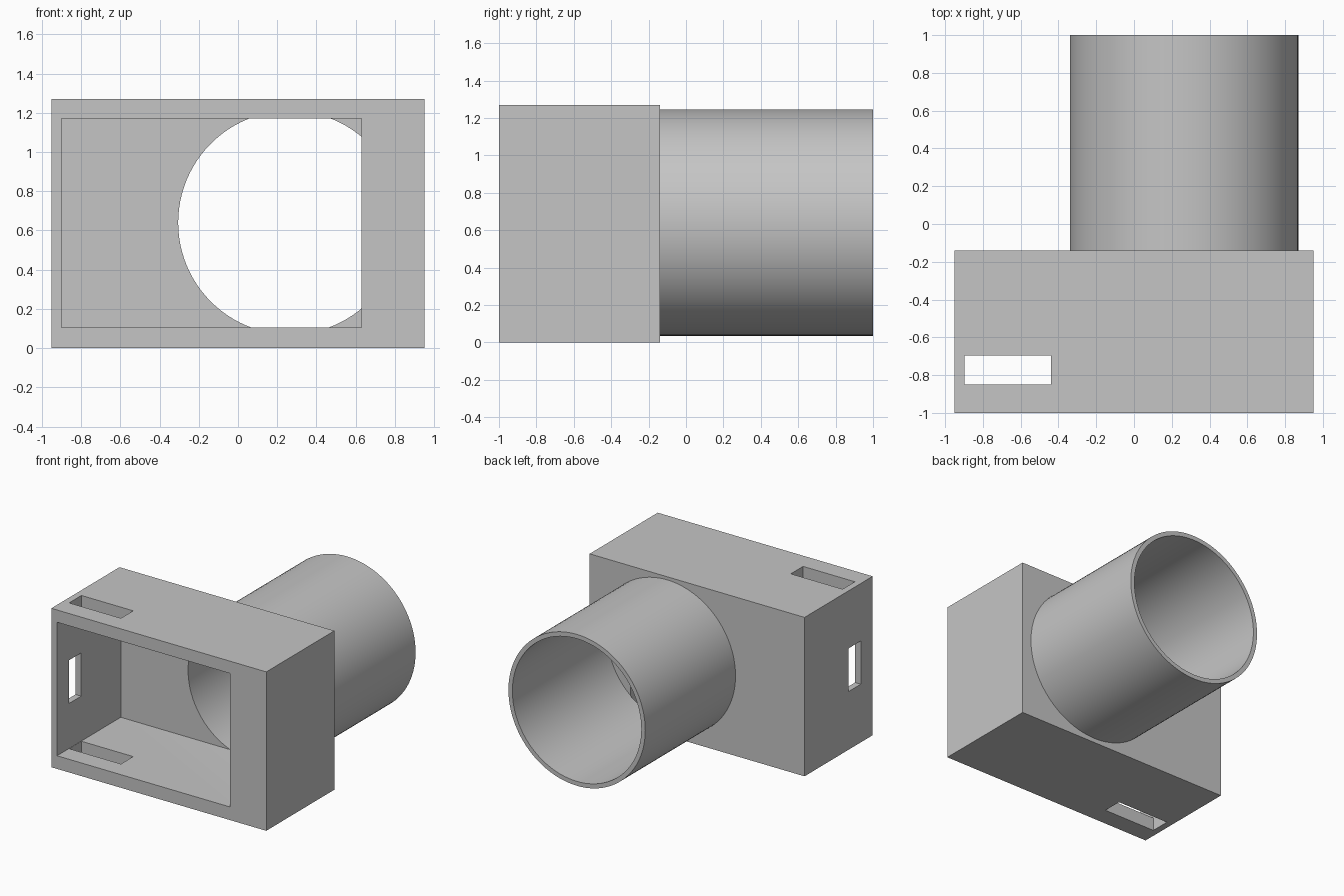
import bpy
import math

default_cube = bpy.data.objects.get("Cube")
if default_cube:
    bpy.data.objects.remove(default_cube, do_unlink=True)

# Single grey plastic
grey = bpy.data.materials.new("plain grey")
grey.use_nodes = True
colour = (0.56, 0.56, 0.56, 1)
grey.diffuse_color = colour
grey.node_tree.nodes["Principled BSDF"].inputs["Base Color"].default_value = colour


def finish(name):
    obj = bpy.context.object
    obj.name = name
    obj.data.materials.append(grey)
    bpy.ops.object.transform_apply(location=True, rotation=True, scale=True)
    return obj


def box(name, xs, ys, zs):
    spans = (xs, ys, zs)
    bpy.ops.mesh.primitive_cube_add(size=1, location=[sum(s) / 2 for s in spans])
    bpy.context.object.scale = [s[1] - s[0] for s in spans]
    return finish(name)


def cylinder(name, radius, ys):
    bpy.ops.mesh.primitive_cylinder_add(
        vertices=96, radius=radius, depth=ys[1] - ys[0],
        location=(TUBE_X, sum(ys) / 2, MID_Z), rotation=(math.pi / 2, 0, 0))
    return finish(name)


def cut(obj, cutters):
    bpy.ops.object.select_all(action="DESELECT")
    obj.select_set(True)
    bpy.context.view_layer.objects.active = obj
    for cutter in cutters:
        mod = obj.modifiers.new("cut", "BOOLEAN")
        mod.operation = "DIFFERENCE"
        mod.solver = "EXACT"
        mod.object = cutter
        bpy.ops.object.modifier_apply(modifier=mod.name)
    bpy.ops.object.shade_smooth_by_angle(angle=math.radians(30))


HEIGHT = 1.27
MID_Z = 0.64
TUBE_X = 0.265
BACK = -0.14
SLOT_Y = (-0.85, -0.695)

# Solid parts
housing = box("housing", (-0.95, 0.95), (-1, BACK), (0, HEIGHT))
tube = cylinder("tube", 0.605, (BACK, 1))

# Cutters: open pocket, bore, and slots in the top, bottom and side walls
pocket = box("pocket_cutter", (-0.9, 0.63), (-1.1, -0.195), (0.105, 1.172))
bore = cylinder("bore_cutter", 0.57, (-0.197, 1.1))
upright_slot = box("top_bottom_slot_cutter", (-0.898, -0.44), SLOT_Y, (-0.1, HEIGHT + 0.1))
side_slot = box("side_slot_cutter", (-1.05, -0.8), SLOT_Y, (0.465, 0.81))

cut(housing, [pocket, bore, upright_slot, side_slot])
cut(tube, [bore])

for cutter in (pocket, bore, upright_slot, side_slot):
    bpy.data.objects.remove(cutter, do_unlink=True)
